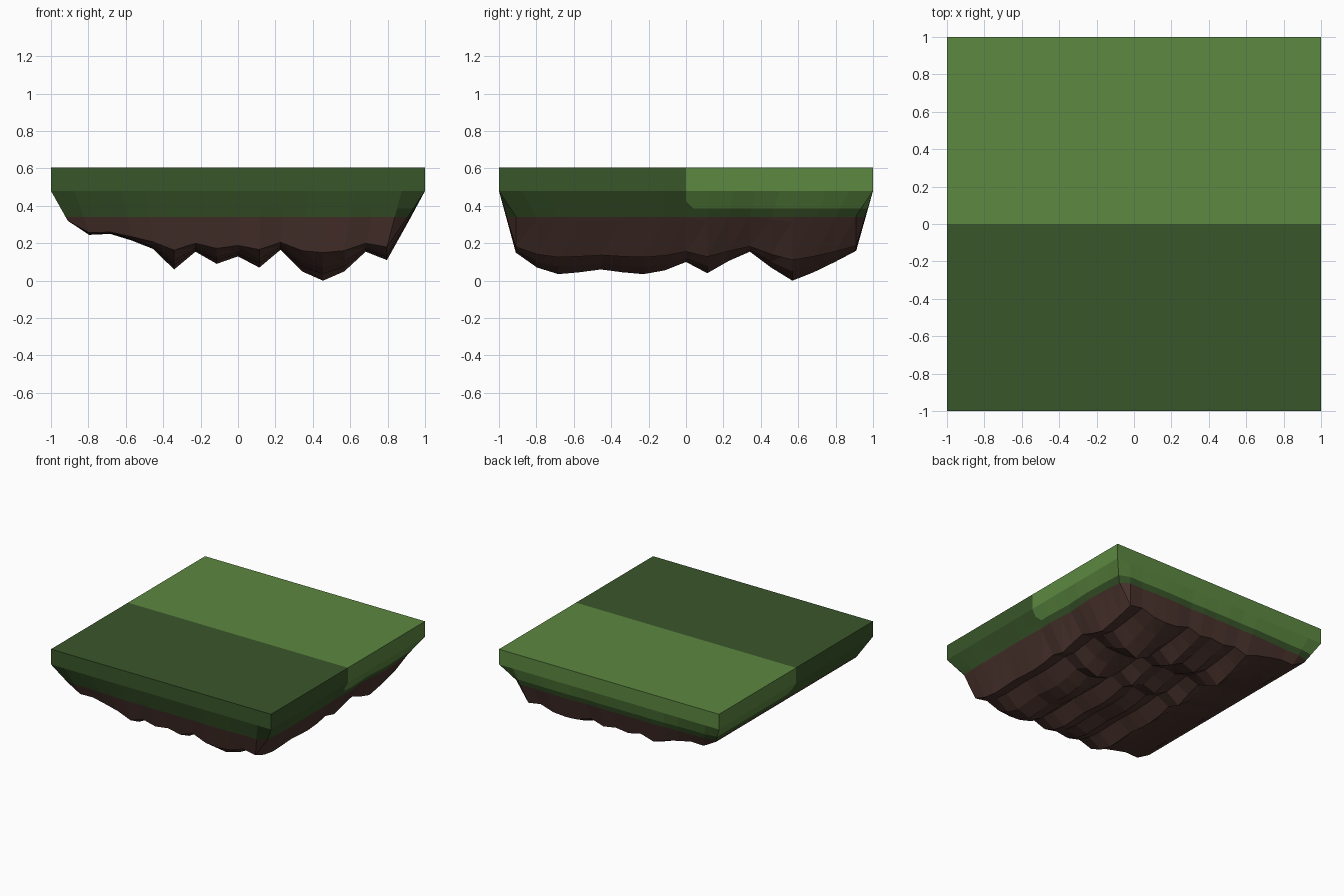
import bpy, bmesh
from mathutils import Vector

if "Cube" in bpy.data.objects:
    bpy.data.objects.remove(bpy.data.objects["Cube"])

TOP, RIM, SOIL, TURF, INSET = 0.605, 0.48, 0.34, 0.385, 0.91

def material(name, rgb):
    m = bpy.data.materials.new(name)
    m.diffuse_color = (*rgb, 1)
    m.use_nodes = True
    m.node_tree.nodes["Principled BSDF"].inputs["Base Color"].default_value = m.diffuse_color
    return m

mats = [material("light_grass", (0.107, 0.246, 0.052)),
        material("dark_grass", (0.041, 0.093, 0.023)),
        material("brown_earth", (0.070, 0.034, 0.027))]

# Lowest rock outline seen from the front (along x) and from the side (along y)
front = [.32, .245, .25, .215, .17, .06, .155, .09, .13, .07, .165, .05, 0, .05, .155, .11, .31]
side = [.15, .07, .035, .045, .06, .045, .035, .055, .10, .04, .105, .155, .07, 0, .045, .10, .16]
n = len(front)

def coord(i):
    return INSET * (2 * i / (n - 1) - 1)

def height(i, j):
    # Depth blends the two outlines; shallow ridges follow the side outline less
    if i == n - 1:  # the right wall runs straight from the rim to the first ridge
        return RIM + (height(i - 1, j) - RIM) * 0.45
    a, b = (SOIL - front[i]) / SOIL, (SOIL - side[j]) / SOIL
    return SOIL - SOIL * a * b ** (a ** 1.2)

bm = bmesh.new()

# Rocky underside
grid = [[bm.verts.new((coord(i), coord(j), height(i, j))) for j in range(n)] for i in range(n)]
for i in range(n - 1):
    for j in range(n - 1):
        a, b, c, d = grid[i][j], grid[i][j+1], grid[i+1][j+1], grid[i+1][j]
        bm.faces.new((a, b, c))
        bm.faces.new((a, c, d))

# Sloping skirt, straight rim and flat top
m = n - 1
edge = ([grid[i][0] for i in range(m)] + [grid[m][j] for j in range(m)] +
        [grid[i][m] for i in range(m, 0, -1)] + [grid[0][j] for j in range(m, 0, -1)])

def ring(z):
    return [bm.verts.new((v.co.x / INSET, v.co.y / INSET, z)) for v in edge]

rings = [edge, ring(RIM), ring(TOP)]
for lo, hi in zip(rings, rings[1:]):
    for k in range(len(edge)):
        q = (k + 1) % len(edge)
        bm.faces.new((lo[k], lo[q], hi[q], hi[k]))
bm.faces.new(rings[-1])

def cut(point, normal, keep=lambda c: True):
    faces = [f for f in bm.faces if keep(f.calc_center_median())]
    geom = faces + list({e for f in faces for e in f.edges}) + list({v for f in faces for v in f.verts})
    bmesh.ops.bisect_plane(bm, geom=geom, dist=1e-5, plane_co=point, plane_no=normal)

# Colour borders: soil line, turf line, middle of the lawn, clipped turf corner
cut((0, 0, SOIL), (0, 0, 1))
cut((0, 0, TURF), (0, 0, 1))
cut((0, 0, 0), (0, 1, 0), lambda c: c.z > SOIL)
corner, slant = Vector((0, 0.04, TURF)), Vector((0, 1, 1))
cut(corner, slant, lambda c: abs(c.x) > INSET and 0 < c.y < 0.15 and TURF < c.z < RIM)

bmesh.ops.recalc_face_normals(bm, faces=bm.faces)
for f in bm.faces:
    c = f.calc_center_median()
    if c.z < SOIL:
        f.material_index = 2
    elif c.y > 0 and c.z > TURF and (c - corner).dot(slant) > 0:
        f.material_index = 0
    else:
        f.material_index = 1

mesh = bpy.data.meshes.new("ground_block")
bm.to_mesh(mesh)
bm.free()
for mat in mats:
    mesh.materials.append(mat)
bpy.context.collection.objects.link(bpy.data.objects.new("ground_block", mesh))
